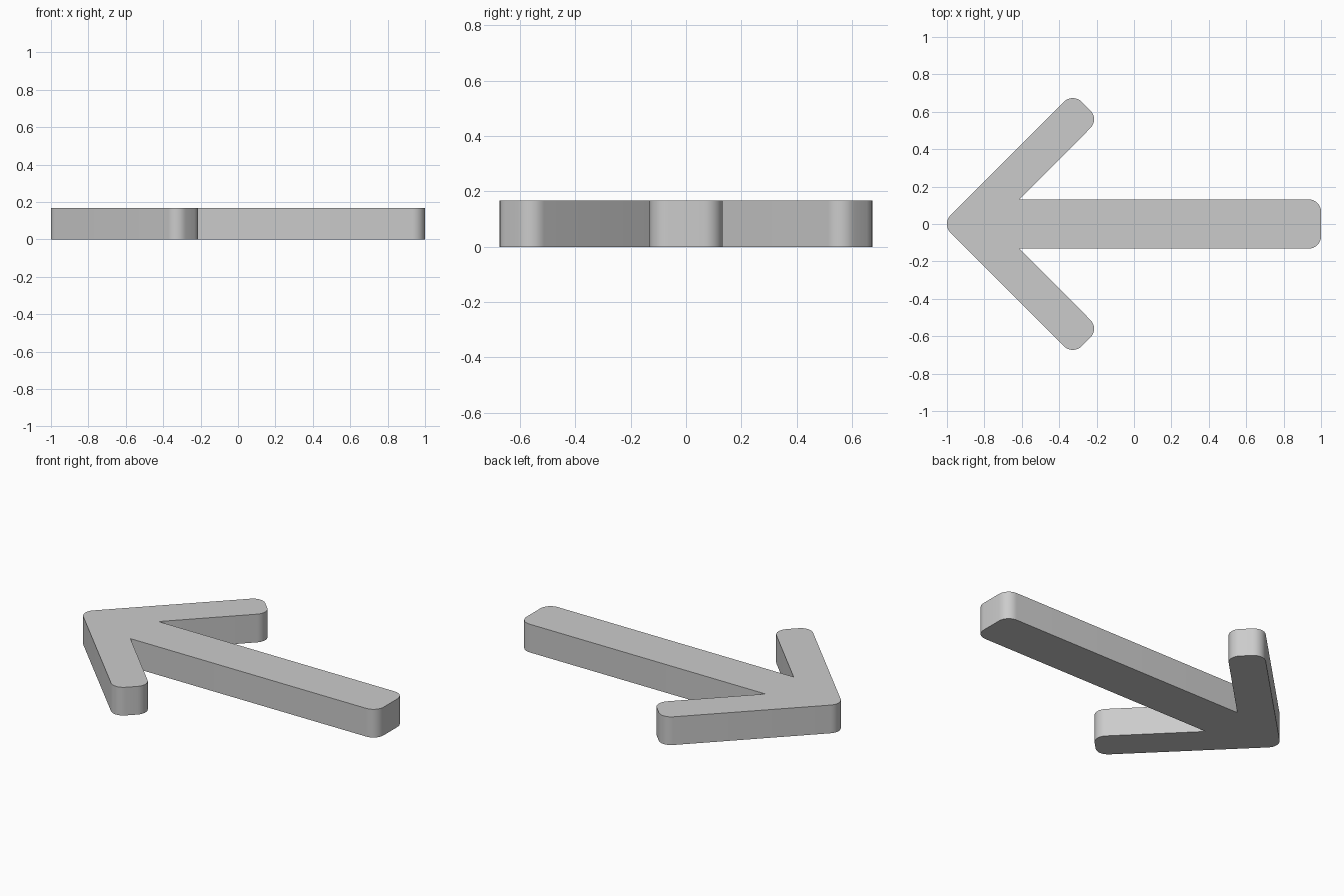
import bpy, bmesh
from math import sin, cos, pi
from mathutils import Vector

if "Cube" in bpy.data.objects:
    bpy.data.objects.remove(bpy.data.objects["Cube"])

R = 0.067        # corner radius
H = 0.167        # thickness
STEPS = 8        # segments per rounded corner


def rounded(corner, before, after):
    """Arc replacing a right-angled corner."""
    c = Vector(corner)
    a = (Vector(before) - c).normalized() * R
    b = (Vector(after) - c).normalized() * R
    angles = [i * pi / 2 / STEPS for i in range(STEPS + 1)]
    return [c + a * (1 - sin(t)) + b * (1 - cos(t)) for t in angles]


# Upper half of the arrow outline: (x, y, is rounded), tip to shaft end
half = [(-1.028, 0, True), (-0.327, 0.701, True), (-0.186, 0.558 + 0.002, True),
        (-0.613, 0.132, False), (1.0, 0.132, True)]
# Mirror to the lower half, skipping the shared tip
full = half + [(x, -y, r) for x, y, r in reversed(half[1:])]

outline = []
for i, (x, y, is_round) in enumerate(full):
    if is_round:
        outline += rounded((x, y), full[i - 1][:2], full[(i + 1) % len(full)][:2])
    else:
        outline.append(Vector((x, y)))

# Extrude the outline into a solid arrow
bm = bmesh.new()
base = bm.faces.new([bm.verts.new((p.x, p.y, 0)) for p in outline])
top = bmesh.ops.extrude_face_region(bm, geom=[base], use_keep_orig=True)
bmesh.ops.translate(bm, vec=(0, 0, H),
                    verts=[v for v in top["geom"] if isinstance(v, bmesh.types.BMVert)])
bmesh.ops.recalc_face_normals(bm, faces=bm.faces[:])
mesh = bpy.data.meshes.new("arrow")
bm.to_mesh(mesh)
bm.free()

arrow = bpy.data.objects.new("arrow", mesh)
bpy.context.collection.objects.link(arrow)
bpy.context.view_layer.objects.active = arrow
arrow.select_set(True)
bpy.ops.object.shade_smooth_by_angle(angle=pi / 6)
